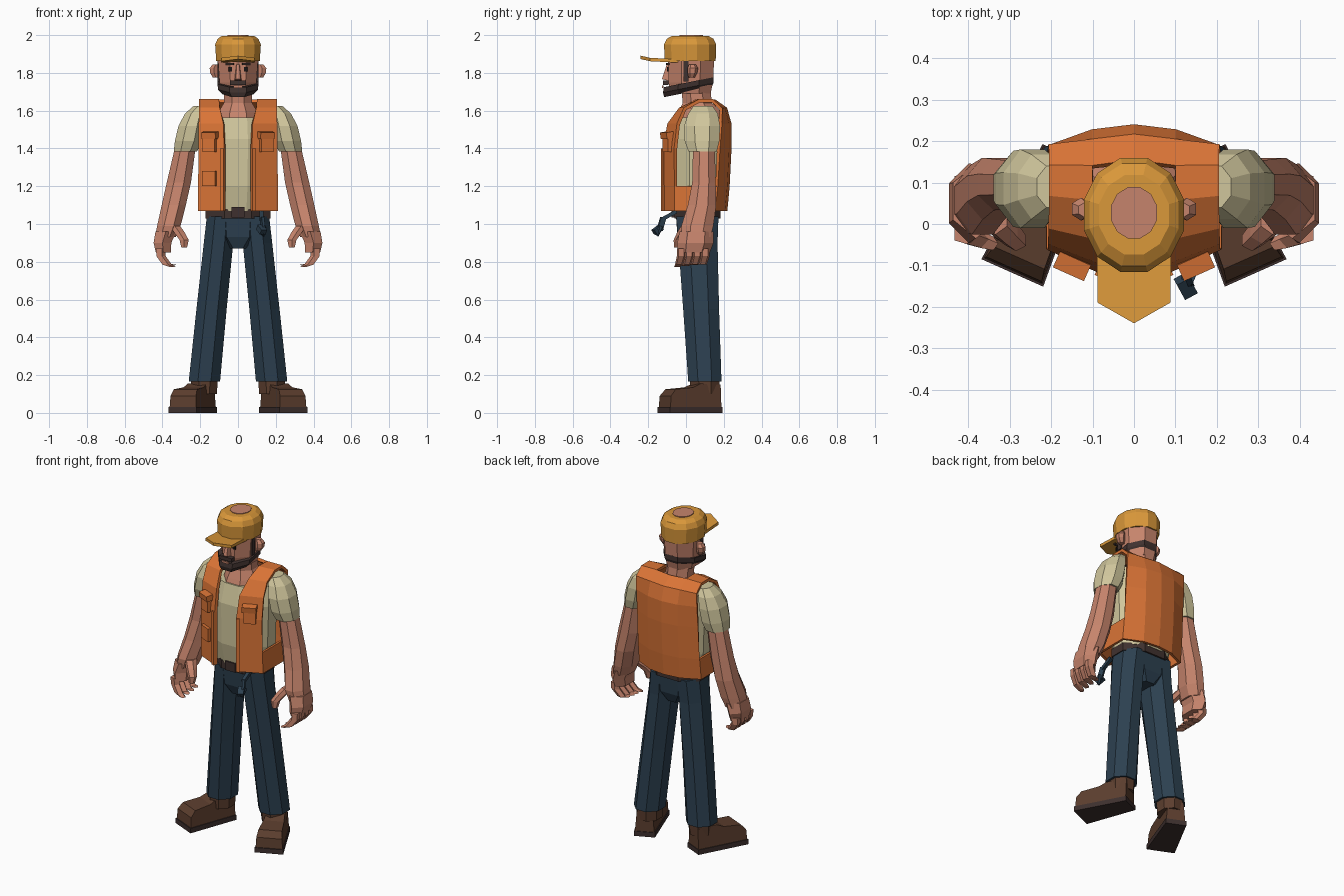
import bpy, bmesh, math
from mathutils import Matrix, Vector


def material(name, srgb):
    lin = [(c / 255 / 12.92) if c < 11 else ((c / 255 + 0.055) / 1.055) ** 2.4 for c in srgb]
    m = bpy.data.materials.new(name)
    m.diffuse_color = (*lin, 1)
    return m


ORANGE = material("vest orange", (218, 116, 54))
YELLOW = material("cap yellow", (218, 152, 58))
SKIN = material("skin", (198, 132, 108))
CREAM = material("shirt cream", (208, 198, 156))
DENIM = material("denim", (44, 64, 80))
LEATHER = material("boot leather", (92, 62, 46))
SOLE = material("sole brown", (62, 48, 46))
HAIR = material("hair dark brown", (64, 50, 47))
BLACK = material("eye black", (25, 22, 22))


def finish(name, bm, mat):
    bmesh.ops.remove_doubles(bm, verts=bm.verts, dist=1e-5)
    bmesh.ops.recalc_face_normals(bm, faces=bm.faces)
    me = bpy.data.meshes.new(name)
    bm.to_mesh(me)
    bm.free()
    me.materials.append(mat)
    ob = bpy.data.objects.new(name, me)
    bpy.context.collection.objects.link(ob)
    return ob


def loft(name, rings, mat):
    """Skin a list of equal-length point rings and cap both ends."""
    bm = bmesh.new()
    vs = [[bm.verts.new(p) for p in r] for r in rings]
    n = len(vs[0])
    for a, b in zip(vs, vs[1:]):
        for i in range(n):
            j = (i + 1) % n
            bm.faces.new((a[i], a[j], b[j], b[i]))
    bm.faces.new(vs[0])
    bm.faces.new(vs[-1])
    return finish(name, bm, mat)


def tube(name, sections, mat, n=8, s=1, shear=0.0):
    """Stack of flat-sided horizontal polygons: (x, y, z, half width, half depth)."""
    k = 1 / math.cos(math.pi / n)
    rings = []
    for x, y, z, rx, ry in sections:
        ring = []
        for i in range(n):
            a = 2 * math.pi * (i + 0.5) / n
            py = y + k * ry * math.sin(a)
            ring.append((s * (x + k * rx * math.cos(a)), py, z + shear * py))
        rings.append(ring)
    return loft(name, rings, mat)


def box(name, loc, size, mat, rz=0.0, rx=0.0):
    bm = bmesh.new()
    m = (Matrix.Translation(loc) @ Matrix.Rotation(rz, 4, 'Z') @ Matrix.Rotation(rx, 4, 'X')
         @ Matrix.Diagonal((*size, 1)))
    bmesh.ops.create_cube(bm, size=1, matrix=m)
    return finish(name, bm, mat)


# Cap with brim and top disc
tube("cap_crown", [(0, .022, 1.862, .115, .135), (0, .022, 1.95, .121, .138),
                   (0, .022, 1.98, .108, .124), (0, .022, 1.996, .085, .096)], YELLOW, 12)
tube("cap_top_disc", [(0, .027, 1.993, .056, .062), (0, .027, 2.0, .056, .062)], SKIN, 12)
brim = [(-.09, -.03), (-.088, -.19), (0, -.24), (.088, -.19), (.09, -.03)]
loft("cap_brim", [[(x, y, z - .05 * (y + .1) - .1 * abs(x)) for x, y in brim] for z in (1.866, 1.884)], YELLOW)

# Head, face and neck
tube("head", [(0, .025, 1.69, .085, .105), (0, .025, 1.75, .098, .118),
              (0, .027, 1.87, .106, .122)], SKIN)
tube("neck", [(0, .07, 1.53, .12, .135), (0, .075, 1.59, .105, .115),
              (0, .06, 1.64, .075, .078), (0, .05, 1.74, .072, .075)], SKIN)
tube("beard", [(0, .01, 1.695, .082, .125), (0, .012, 1.72, .106, .134),
               (0, .014, 1.748, .108, .131)], HAIR, 8, 1, .2)
box("moustache", (0, -.108, 1.748), (.085, .03, .022), HAIR)
box("mouth", (0, -.123, 1.727), (.045, .008, .012), SKIN)
loft("nose", [[(-.02, -.085, 1.757), (.02, -.085, 1.757), (.012, -.128, 1.767), (-.012, -.128, 1.767)],
              [(-.01, -.085, 1.85), (.01, -.085, 1.85), (.007, -.102, 1.845), (-.007, -.102, 1.845)]], SKIN)

# Torso
tube("shirt", [(0, .06, 1.07, .165, .125), (0, .06, 1.2, .188, .15), (0, .06, 1.45, .196, .15),
               (0, .075, 1.565, .18, .135)], CREAM, 12)
tube("hips", [(0, .06, .87, .06, .08), (0, .06, .93, .145, .105), (0, .06, 1.07, .165, .115)], DENIM)
tube("belt", [(0, .06, 1.03, .172, .122), (0, .06, 1.08, .172, .122)], HAIR)
box("belt_buckle", (0, -.068, 1.062), (.07, .02, .055), SOLE)

# Vest: open front, armholes left out, joined at the shoulders
# rows: height, front edge x, front y, back y, how far the sides fall back
ROWS = [(1.07, .07, -.115, .21, .06), (1.2, .07, -.115, .222, .06), (1.4, .07, -.115, .232, .06),
        (1.53, .075, -.09, .232, .05), (1.61, .095, -.03, .21, .025), (1.652, .1, .06, .15, .01)]
bm = bmesh.new()
for s in (1, -1):
    grid = []
    for z, ix, f, b, d in ROWS:
        pts = [(ix, f), (.205, f + d), (.205, b - d), (.1, b - .012), (0, b)]
        grid.append([bm.verts.new((s * x, y, z)) for x, y in pts])
    for r in range(len(ROWS) - 1):
        for c in (0, 1, 2, 3):
            if c != 1 or r == 0:
                bm.faces.new((grid[r][c], grid[r][c + 1], grid[r + 1][c + 1], grid[r + 1][c]))
    bm.faces.new(grid[-1][:4])
vest = finish("vest", bm, ORANGE)
mod = vest.modifiers.new("cloth thickness", 'SOLIDIFY')
mod.thickness = .018
mod.offset = 0

# Vest pockets follow the slant of the front panels
for s in (1, -1):
    slant = s * math.radians(24)
    box("chest_pocket", (s * .148, -.094, 1.425), (.07, .035, .09), ORANGE, slant)
    box("chest_pocket_flap", (s * .149, -.1, 1.47), (.082, .042, .035), ORANGE, slant, .15)
    box("front_trim", (s * .082, -.118, 1.235), (.02, .02, .33), ORANGE, slant)
box("lower_pocket", (-.148, -.092, 1.24), (.075, .035, .08), ORANGE, -math.radians(24))

# Key bunch hanging from the belt
box("key_strap", (.125, -.09, 1.045), (.02, .09, .02), DENIM, 0, .5)
box("key_ring", (.13, -.13, 1.0), (.015, .03, .07), DENIM, .4, -.3)
box("key_a", (.125, -.15, .97), (.035, .05, .03), DENIM, .5, .6)
box("key_b", (.135, -.145, .965), (.012, .025, .055), DENIM, -.4, -.5)


def foot_ring(profile, s, side, grow=0.0):
    """Side profile (length from heel, height) turned outward; wider at the toe."""
    heel, ang = Vector((.168, .165)), math.radians(24)
    fwd, out = Vector((math.sin(ang), -math.cos(ang))), Vector((math.cos(ang), math.sin(ang)))
    ring = []
    for u, z in profile:
        p = heel + fwd * u + out * side * (.056 + .07 * u + grow - .12 * max(0, z - .06))
        ring.append((s * p.x, p.y, z))
    return ring


BOOT = [(0, .02), (0, .15), (.12, .155), (.165, .135), (.27, .125), (.3, .09), (.305, .02)]
TREAD = [(-.004, 0), (-.004, .03), (.31, .03), (.31, 0)]

# Everything that comes in left and right pairs
for s in (1, -1):
    # Face
    tube("ear", [(.118, .03, 1.775, .015, .014), (.126, .034, 1.8, .022, .022),
                 (.128, .036, 1.825, .022, .024), (.118, .034, 1.845, .016, .016)], SKIN, 6, s)
    box("sideburn", (s * .1, .0, 1.81), (.016, .028, .11), HAIR)
    box("eye", (s * .042, -.096, 1.82), (.018, .008, .024), BLACK)
    box("eyebrow", (s * .044, -.097, 1.848), (.042, .012, .01), HAIR, s * .15)
    # Arms
    tube("sleeve", [(.278, .088, 1.385, .062, .075), (.262, .085, 1.44, .072, .092),
                    (.245, .085, 1.52, .07, .095), (.225, .09, 1.585, .055, .078),
                    (.195, .09, 1.625, .04, .05)], CREAM, 8, s)
    tube("arm", [(.385, .055, .93, .055, .075), (.366, .06, .99, .062, .085),
                 (.34, .085, 1.1, .064, .075), (.313, .095, 1.22, .064, .062),
                 (.28, .095, 1.4, .055, .058)], SKIN, 8, s)
    tube("palm", [(.395, .04, .85, .04, .075), (.4, .05, .9, .047, .083),
                  (.382, .055, .96, .055, .078)], SKIN, 6, s)
    for i in range(4):
        y = -.025 + .042 * i
        tube("finger", [(.345, y - .022, .772 + .005 * i, .014, .014), (.378, y - .012, .785, .022, .018),
                        (.41, y, .83, .022, .02), (.412, y, .87, .022, .02)], SKIN, 5, s)
    tube("thumb", [(.285, -.045, .875, .015, .016), (.285, -.04, .915, .024, .022),
                   (.31, -.015, .955, .028, .028), (.335, .015, .99, .028, .035)], SKIN, 6, s)
    # Legs and boots
    tube("leg", [(.178, .1, .165, .083, .088), (.14, .08, .55, .08, .095),
                 (.103, .063, .9, .078, .104), (.09, .06, 1.04, .075, .112)], DENIM, 8, s)
    tube("boot_shaft", [(.178, .1, .1, .066, .075), (.178, .1, .19, .072, .08)], LEATHER, 8, s)
    loft("boot", [foot_ring(BOOT, s, -1), foot_ring(BOOT, s, 1)], LEATHER)
    loft("boot_sole", [foot_ring(TREAD, s, -1, .004), foot_ring(TREAD, s, 1, .004)], SOLE)
